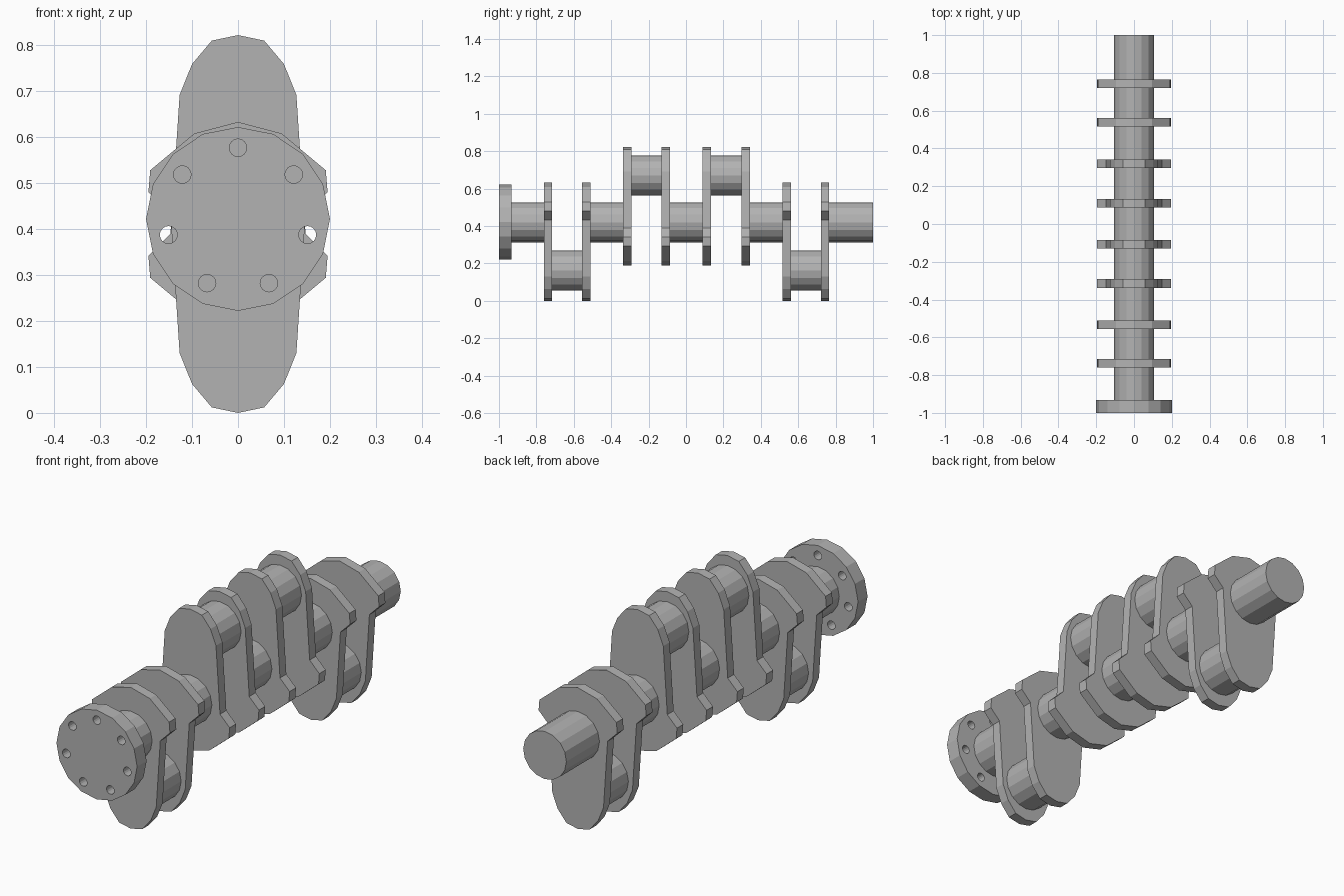
import bpy, math

if "Cube" in bpy.data.objects:
    bpy.data.objects.remove(bpy.data.objects["Cube"])

AXIS_Z = 0.42     # main shaft height
PIN_UP, PIN_DOWN = 0.67, 0.162
R = 0.107         # journal radius

steel = bpy.data.materials.new("grey steel")
steel.diffuse_color = (0.45, 0.45, 0.45, 1)
steel.use_nodes = True
steel.node_tree.nodes["Principled BSDF"].inputs["Base Color"].default_value = steel.diffuse_color


def ring(cx, cz, r, sides):
    return [(cx + r * math.sin(2 * math.pi * i / sides),
             cz + r * math.cos(2 * math.pi * i / sides)) for i in range(sides)]


def plate(name, loops, y0, y1):
    """Extrude an x-z outline (extra loops are holes) from y0 to y1."""
    cu = bpy.data.curves.new(name, 'CURVE')
    cu.dimensions = '2D'
    cu.fill_mode = 'BOTH'
    cu.extrude = (y1 - y0) / 2
    for pts in loops:
        sp = cu.splines.new('POLY')
        sp.points.add(len(pts) - 1)
        for p, (x, z) in zip(sp.points, pts):
            p.co = (x, z, 0, 1)
        sp.use_cyclic_u = True
    ob = bpy.data.objects.new(name, cu)
    bpy.context.collection.objects.link(ob)
    ob.location = (0, (y0 + y1) / 2, 0)
    ob.rotation_euler = (math.pi / 2, 0, 0)
    bpy.ops.object.select_all(action='DESELECT')
    ob.select_set(True)
    bpy.context.view_layer.objects.active = ob
    bpy.ops.object.convert(target='MESH')
    ob = bpy.context.view_layer.objects.active
    ob.data.materials.clear()
    ob.data.materials.append(steel)
    bpy.ops.object.shade_flat()
    return ob


def journal(name, z, y0, y1):
    bpy.ops.mesh.primitive_cylinder_add(
        vertices=16, radius=R, depth=y1 - y0,
        location=(0, (y0 + y1) / 2, z), rotation=(math.pi / 2, 0, 0))
    ob = bpy.context.object
    ob.name = name
    ob.data.materials.append(steel)


# Drive flange with seven bolt holes
holes = [ring(x, z, 0.019, 16) for x, z in ring(0, AXIS_Z + 0.002, 0.155, 7)]
plate("flange", [ring(0, AXIS_Z + 0.002, 0.2, 16)] + holes, -1.0, -0.933)

# Crank webs: rounded pin end, tapered waist, wide counterweight
half = [(0.095, 0.608), (0.191, 0.528), (0.195, 0.48), (0.147, 0.432),
        (0.127, 0.13), (0.1, 0.063), (0.057, 0.012)]
web_down = ([(0, 0.633)] + half + [(0, 0.0)]
            + [(-x, z) for x, z in reversed(half)])
web_up = [(x, 0.822 - z) for x, z in web_down]

webs = [-0.738, -0.533, -0.315, -0.108, 0.110, 0.320, 0.538, 0.743]
T = 0.0225        # half web thickness
for i, y in enumerate(webs):
    up = 2 <= i <= 5
    plate(f"crank_web_{i + 1}", [web_up if up else web_down], y - T, y + T)

# Crank pins between each pair of webs
for i in range(0, 8, 2):
    z = PIN_UP if i in (2, 4) else PIN_DOWN
    journal(f"crank_pin_{i // 2 + 1}", z, webs[i] + T, webs[i + 1] - T)

# Main journals along the shaft axis
starts = [-0.933] + [webs[i] + T for i in (1, 3, 5, 7)]
ends = [webs[i] - T for i in (0, 2, 4, 6)] + [1.0]
for i, (a, b) in enumerate(zip(starts, ends)):
    journal(f"main_journal_{i + 1}", AXIS_Z, a, b)
